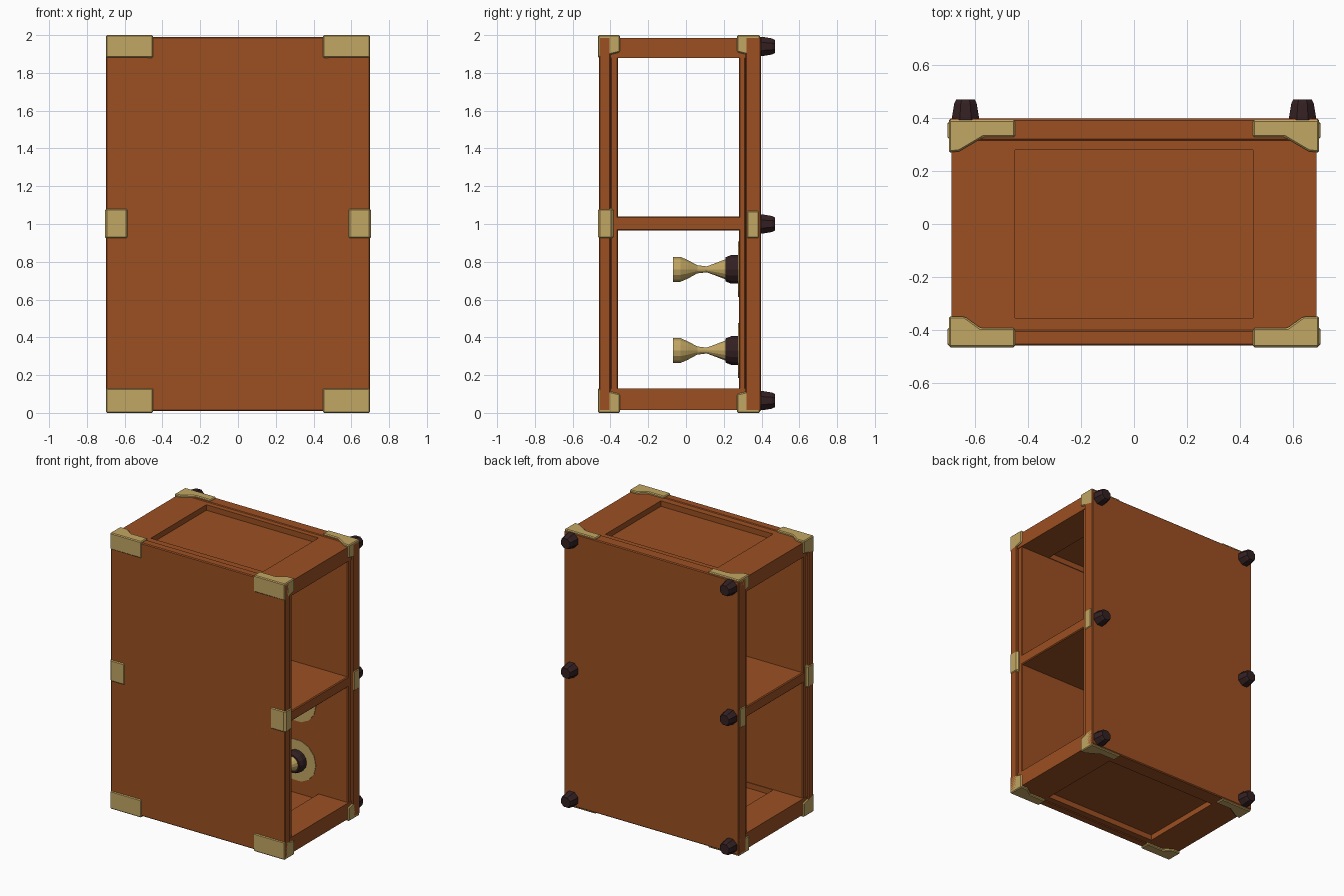
import bpy, bmesh, math
from mathutils import Vector

if "Cube" in bpy.data.objects:
    bpy.data.objects.remove(bpy.data.objects["Cube"])


def material(name, rgb):
    m = bpy.data.materials.new(name)
    m.diffuse_color = (*rgb, 1)
    m.use_nodes = True
    m.node_tree.nodes["Principled BSDF"].inputs["Base Color"].default_value = m.diffuse_color
    return m


WOOD = material("orange wood", (0.33, 0.08, 0.016))
TAN = material("pale brass", (0.54, 0.385, 0.125))
DARK = material("dark rubber", (0.034, 0.0145, 0.016))


def finish(bm, name, mat, bevel=0.0):
    bmesh.ops.recalc_face_normals(bm, faces=bm.faces)
    me = bpy.data.meshes.new(name)
    bm.to_mesh(me)
    bm.free()
    me.materials.append(mat)
    ob = bpy.data.objects.new(name, me)
    bpy.context.collection.objects.link(ob)
    if bevel:
        b = ob.modifiers.new("worn edges", 'BEVEL')
        b.width, b.segments = bevel, 1
    return ob


def box(name, lo, hi, mat, bevel=0.006):
    bm = bmesh.new()
    bmesh.ops.create_cube(bm, size=1)
    lo, hi = Vector(lo), Vector(hi)
    for v in bm.verts:
        v.co = [lo[i] + (v.co[i] + 0.5) * (hi[i] - lo[i]) for i in range(3)]
    return finish(bm, name, mat, bevel)


def lathe(name, profile, sides, centre, mat, turn=0.0):
    """Revolve (radius, y) points about an axis along y."""
    bm = bmesh.new()
    rings = []
    for r, y in profile:
        rings.append([bm.verts.new((centre[0] + r * math.cos(turn + math.tau * i / sides), y,
                                    centre[1] + r * math.sin(turn + math.tau * i / sides)))
                      for i in range(sides)])
    for a, b in zip(rings, rings[1:]):
        for i in range(sides):
            j = (i + 1) % sides
            bm.faces.new((a[i], a[j], b[j], b[i]))
    bm.faces.new(rings[0])
    bm.faces.new(rings[-1])
    return finish(bm, name, mat)


def recessed_end(name, z0, z1):
    """End board with a sunken panel on its outside and inside."""
    bm = bmesh.new()
    outer = [(-.69, -.45), (.69, -.45), (.69, .385), (-.69, .385)]
    inner = [(-.45, -.355), (.45, -.355), (.45, .28), (-.45, .28)]
    ring = lambda pts, z: [bm.verts.new((x, y, z)) for x, y in pts]
    loops = [ring(inner, z0 + .04), ring(inner, z0), ring(outer, z0),
             ring(outer, z1), ring(inner, z1), ring(inner, z1 - .04)]
    for a, b in zip(loops, loops[1:]):
        for i in range(4):
            j = (i + 1) % 4
            bm.faces.new((a[i], a[j], b[j], b[i]))
    bm.faces.new(loops[0])
    bm.faces.new(loops[-1])
    return finish(bm, name, WOOD)


def corner(name, sx, front, top):
    """Corner guard: stepped outline that narrows along the long edge."""
    if front:
        pts = [(.45, -.466), (.70, -.466), (.70, -.35), (.64, -.35), (.58, -.393), (.45, -.393)]
    else:
        pts = [(.45, .393), (.70, .393), (.70, .27), (.66, .275), (.57, .328), (.45, .328)]
    inner_y = -.36 if front else .285
    bm = bmesh.new()
    out, inn = (2.0, 1.88) if top else (0.0, 0.13)
    rise = .03 if top else -.03
    rings = []
    for z in (out, inn):
        ring = []
        for x, y in pts:
            lift = rise if z == inn and (y > inner_y if front else y < inner_y) else 0
            ring.append(bm.verts.new((sx * x, y, z + lift)))
        rings.append(ring)
    a, b = rings
    for i in range(6):
        j = (i + 1) % 6
        bm.faces.new((a[i], a[j], b[j], b[i]))
    bm.faces.new(a)
    bm.faces.new(b)
    return finish(bm, name, TAN, .006)


# Front and back walls, each an outer board with a slightly set-in inner board
box("front_panel", (-.70, -.46, .01), (.70, -.40, 1.99), WOOD)
box("front_inner_board", (-.685, -.40, .02), (.685, -.36, 1.98), WOOD)
box("back_panel", (-.70, .315, .01), (.70, .398, 1.99), WOOD)
box("back_inner_board", (-.685, .28, .02), (.685, .315, 1.98), WOOD)

# Top, bottom and middle shelf; the sides stay open
recessed_end("bottom_board", .015, .13)
recessed_end("top_board", 1.88, 1.985)
box("middle_shelf", (-.685, -.39, .965), (.685, .31, 1.04), WOOD)

# Guards and feet
for sx, side in ((-1, "left"), (1, "right")):
    for front in (True, False):
        for top in (True, False):
            corner(f"{'front' if front else 'back'}_{'top' if top else 'bottom'}_{side}_guard",
                   sx, front, top)
    xs = sorted((sx * .58, sx * .705))
    box(f"front_middle_{side}_guard", (xs[0], -.466, .92), (xs[1], -.385, 1.085), TAN, .012)
    xs = sorted((sx * .62, sx * .705))
    box(f"back_middle_{side}_guard", (xs[0], .315, .92), (xs[1], .392, 1.075), TAN, .012)
    for k, z in enumerate((.065, 1.0, 1.94)):
        lathe(f"foot_{side}_{k + 1}", [(.055, .38), (.055, .405), (.046, .455), (.038, .47)],
              8, (sx * .637, z), DARK, math.pi / 8)

# Waisted cups standing on the inside of the back wall
cup = [(.055, .23), (.055, .21), (.035, .16), (.016, .11), (.022, .06), (.05, .01),
       (.068, -.03), (.068, -.07), (.058, -.065), (.045, -.02), (.01, .02)]
for sx, side in ((-1, "left"), (1, "right")):
    for z, level in ((.33, "lower"), (.76, "upper")):
        c = (sx * .28, z)
        lathe(f"{level}_{side}_cup", cup, 14, c, TAN)
        lathe(f"{level}_{side}_cup_base", [(.078, .285), (.078, .24), (.066, .21)], 14, c, DARK)
        lathe(f"{level}_{side}_cup_plate", [(.15, .285), (.15, .276)], 14, c, TAN)
